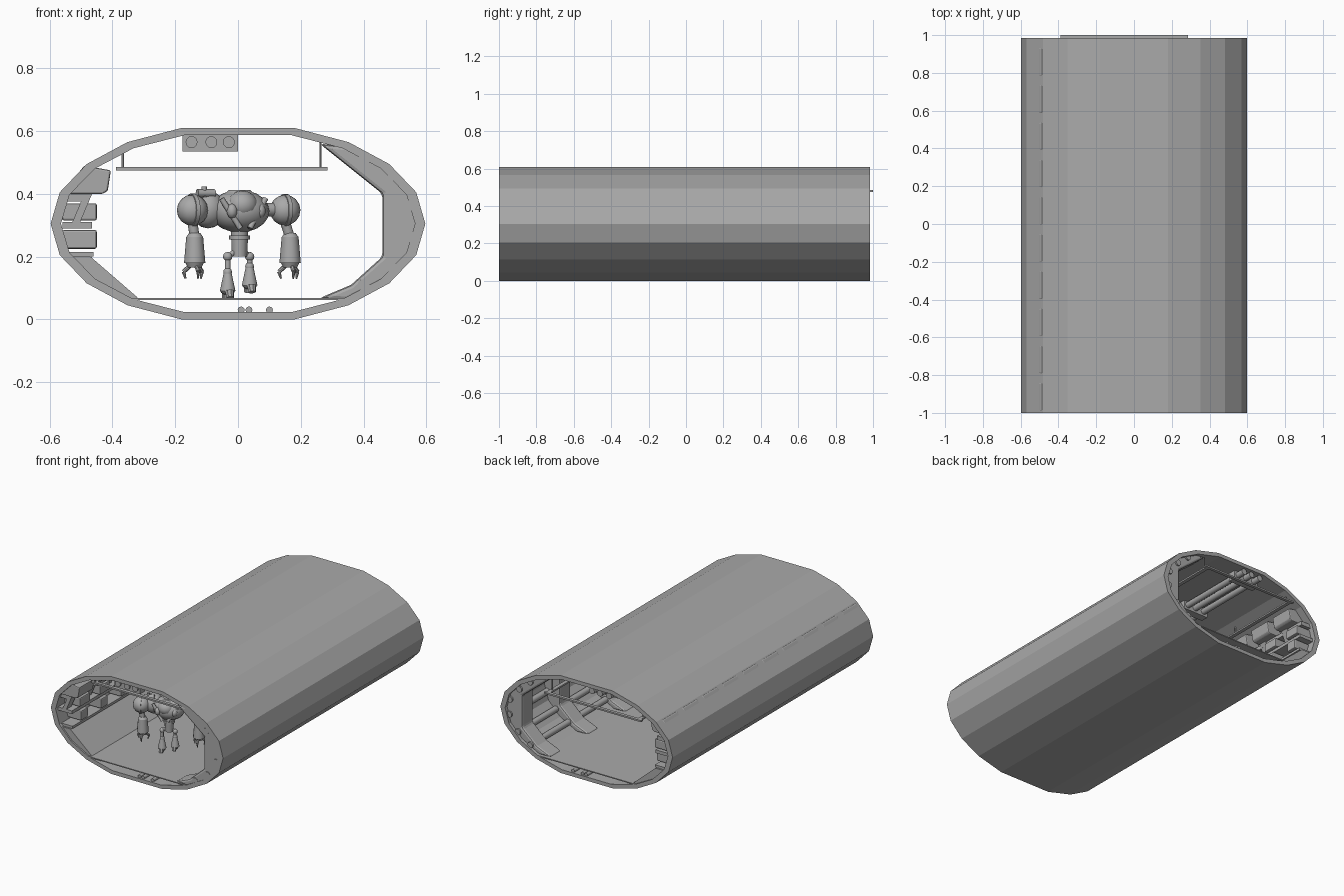
import bpy, bmesh, math
from mathutils import Vector

cube = bpy.data.objects.get("Cube")
if cube:
    bpy.data.objects.remove(cube, do_unlink=True)

grey = bpy.data.materials.new("plain grey")
grey.use_nodes = True
colour = (0.4, 0.4, 0.4, 1)
grey.diffuse_color = colour
grey.node_tree.nodes["Principled BSDF"].inputs["Base Color"].default_value = colour


def finish(name, bm, bevel=0, smooth=False):
    bmesh.ops.recalc_face_normals(bm, faces=bm.faces)
    mesh = bpy.data.meshes.new(name)
    bm.to_mesh(mesh)
    bm.free()
    mesh.materials.append(grey)
    ob = bpy.data.objects.new(name, mesh)
    bpy.context.scene.collection.objects.link(ob)
    if bevel:
        mod = ob.modifiers.new("bevel", "BEVEL")
        mod.width = bevel
        mod.segments = 2
    if smooth:
        bpy.ops.object.select_all(action="DESELECT")
        ob.select_set(True)
        bpy.context.view_layer.objects.active = ob
        bpy.ops.object.shade_smooth_by_angle(angle=math.radians(40))
    return ob


def prism(name, profile, y0, y1, bevel=0):
    """Extrude an x-z profile along y."""
    bm = bmesh.new()
    face = bm.faces.new([bm.verts.new((x, y0, z)) for x, z in profile])
    ext = bmesh.ops.extrude_face_region(bm, geom=[face])
    moved = [g for g in ext["geom"] if isinstance(g, bmesh.types.BMVert)]
    bmesh.ops.translate(bm, verts=moved, vec=(0, y1 - y0, 0))
    return finish(name, bm, bevel)


def box(name, x0, x1, y0, y1, z0, z1, bevel=0):
    return prism(name, [(x0, z0), (x1, z0), (x1, z1), (x0, z1)], y0, y1, bevel)


def rod(name, a, b, r0, r1=None, sides=12):
    """Round bar or cone between two points."""
    a, b = Vector(a), Vector(b)
    bm = bmesh.new()
    bmesh.ops.create_cone(bm, cap_ends=True, segments=sides, radius1=r0,
                          radius2=r0 if r1 is None else r1, depth=(b - a).length)
    bm.transform((b - a).to_track_quat("Z", "Y").to_matrix().to_4x4())
    bmesh.ops.translate(bm, verts=bm.verts, vec=(a + b) / 2)
    return finish(name, bm, smooth=True)


def ball(name, centre, size, sides=16):
    bm = bmesh.new()
    bmesh.ops.create_uvsphere(bm, u_segments=sides, v_segments=sides // 2, radius=1)
    bmesh.ops.scale(bm, verts=bm.verts, vec=size)
    bmesh.ops.translate(bm, verts=bm.verts, vec=centre)
    return finish(name, bm, smooth=True)


# Hull tube, open at both ends
MID, FRONT, BACK = 0.305, -1.0, 0.985
quarter = [(0.18, 0.305), (0.352, 0.26), (0.482, 0.19), (0.568, 0.1), (0.597, 0)]
half = quarter + [(x, -z) for x, z in reversed(quarter[:-1])]
outline = half + [(-x, z) for x, z in reversed(half)]
outline = list(dict.fromkeys(outline))
bm = bmesh.new()
loops = []
for y, sx, sz in ((FRONT, 1, 1), (BACK, 1, 1), (BACK, 0.945, 0.925), (FRONT, 0.945, 0.925)):
    loops.append([bm.verts.new((x * sx, y, MID + z * sz)) for x, z in outline])
n = len(outline)
for k in range(4):
    a, b = loops[k], loops[(k + 1) % 4]
    for i in range(n):
        j = (i + 1) % n
        bm.faces.new((a[i], a[j], b[j], b[i]))
finish("hull_shell", bm)

# Floor deck and the pipes beneath it
box("floor_deck", -0.34, 0.34, FRONT, BACK, 0.062, 0.068)
for x in (0.01, 0.035, 0.1):
    rod("underfloor_pipe", (x, FRONT + 0.01, 0.03), (x, BACK - 0.01, 0.03), 0.011)

# Left wall: curved frames with long pipes running through them
rib = [(0.26, 0.56), (0.35, 0.55), (0.47, 0.485), (0.555, 0.4), (0.58, 0.305), (0.555, 0.21),
       (0.47, 0.125), (0.345, 0.06), (0.26, 0.068), (0.36, 0.11), (0.46, 0.2), (0.46, 0.4)]
for k in range(6):
    y = -0.995 + k * 0.37
    prism("wall_frame", rib, y, y + 0.11, 0.012)
for x, z in ((0.4, 0.505), (0.475, 0.44), (0.54, 0.36), (0.545, 0.265), (0.485, 0.17), (0.4, 0.11)):
    rod("wall_pipe", (x, FRONT + 0.002, z), (x, BACK - 0.01, z), 0.019)

# Right wall: overhead lockers, equipment boxes and slanted fins
locker = [(-0.49, 0.49), (-0.405, 0.475), (-0.415, 0.41), (-0.43, 0.4), (-0.56, 0.4)]
upper_fin = [(-0.49, 0.4), (-0.465, 0.4), (-0.505, 0.305), (-0.53, 0.305)]
lower_fin = [(-0.51, 0.21), (-0.47, 0.21), (-0.45, 0.13), (-0.47, 0.14)]
box("wall_rail_upper", -0.555, -0.475, FRONT + 0.02, BACK - 0.02, 0.375, 0.4)
box("wall_rail_middle", -0.56, -0.465, FRONT + 0.02, BACK - 0.02, 0.29, 0.31)
box("wall_rail_lower", -0.555, -0.46, FRONT + 0.02, BACK - 0.02, 0.2, 0.215)
prism("wall_skirt", [(-0.54, 0.2), (-0.47, 0.2), (-0.32, 0.07), (-0.36, 0.06), (-0.47, 0.125)],
      FRONT + 0.01, BACK - 0.01)
for k in range(10):
    y = -0.99 + k * 0.197
    prism("overhead_locker", locker, y, y + 0.15, 0.006)
    prism("upper_fin", upper_fin, y + 0.01, y + 0.06)
    prism("lower_fin", lower_fin, y + 0.01, y + 0.06)
    box("equipment_box", -0.56, -0.45, y + 0.07, y + 0.17, 0.315, 0.37, 0.006)
    box("equipment_box", -0.56, -0.45, y + 0.08, y + 0.15, 0.225, 0.285, 0.006)

# Ceiling pipes and their brackets
for x in (-0.148, -0.085, -0.029):
    rod("ceiling_pipe", (x, FRONT + 0.02, 0.565), (x, BACK - 0.01, 0.565), 0.019)
for k in range(5):
    y = -0.97 + k * 0.46
    box("ceiling_bracket", -0.177, 0, y, y + 0.05, 0.535, 0.589)

# Hanging ceiling frame
F0, F1, Z0, Z1 = -0.9, 1.0, 0.475, 0.485
box("frame_front_bar", -0.388, 0.285, F0, F0 + 0.02, Z0, Z1)
box("frame_back_bar", -0.388, 0.285, F1 - 0.02, F1, Z0, Z1)
for x, top in ((-0.367, 0.545), (0.263, 0.565)):
    box("frame_side_rail", x - 0.012, x + 0.012, F0, F1, Z0, Z1)
    for k in range(5):
        y = F0 + 0.01 + k * 0.46
        rod("frame_hanger", (x, y, Z0), (x, y, top), 0.004, sides=6)


# Walking machine, turned slightly about its centre
def at(x, z, forward=0.0):
    return (x + forward * 0.35, -0.69 + 0.4 * x - forward, z)


ball("machine_torso", at(0.005, 0.345), (0.095, 0.085, 0.068), 20)
ball("machine_chest", at(0.0, 0.365, 0.04), (0.05, 0.05, 0.045))
rod("machine_collar", at(0.005, 0.395), at(0.005, 0.412), 0.05, 0.035, 16)
for side in (-1, 1):
    ball("machine_lamp", at(0.005 + side * 0.045, 0.345, 0.06), (0.018, 0.02, 0.024), 10)
    rod("machine_chest_bar", at(side * 0.07, 0.385, 0.05), at(side * 0.015, 0.29, 0.065), 0.009)
ball("machine_pack", at(-0.085, 0.35, -0.03), (0.055, 0.06, 0.06))
rod("machine_pack_cap", at(-0.108, 0.39), at(-0.108, 0.424), 0.009)
rod("machine_pack_tube", at(-0.13, 0.402), at(-0.075, 0.402), 0.013)
rod("machine_shoulder_bar", at(-0.145, 0.347), at(0.15, 0.35), 0.022)
rod("machine_waist", at(0.005, 0.2), at(0.005, 0.285), 0.024, 0.028)
rod("machine_waist_band", at(0.005, 0.255), at(0.005, 0.268), 0.033)

# Arms with three-fingered hands
for x, hx, size in ((-0.145, -0.138, 0.05), (0.15, 0.166, 0.049)):
    ball("machine_shoulder", at(x, 0.348), (size, size, size))
    rod("machine_shoulder_band", at(x - 0.006, 0.348), at(x + 0.006, 0.348), size + 0.003, sides=20)
    rod("machine_upper_arm", at(x, 0.31), at(hx, 0.26), 0.016)
    rod("machine_forearm", at(hx, 0.18), at(hx, 0.262), 0.034, 0.027)
    rod("machine_forearm_cap", at(hx, 0.262), at(hx, 0.275), 0.027, 0.018)
    rod("machine_wrist", at(hx, 0.165), at(hx, 0.182), 0.022, 0.03)
    for k in range(3):
        a = math.radians(90 + 120 * k)
        dx, f = math.cos(a), math.sin(a)
        knuckle = at(hx + dx * 0.034, 0.152, f * 0.034)
        rod("machine_finger", at(hx + dx * 0.015, 0.17, f * 0.015), knuckle, 0.007, sides=8)
        rod("machine_fingertip", knuckle, at(hx + dx * 0.028, 0.13, f * 0.028), 0.006, 0.003, 8)

# Legs: ball joints above a flared shin
for x, drop in ((-0.033, 0.0), (0.037, 0.018)):
    rod("machine_hip_link", at(0.005, 0.225), at(x, 0.2), 0.009)
    ball("machine_hip", at(x, 0.2), (0.015, 0.015, 0.015), 12)
    rod("machine_thigh", at(x, 0.2), at(x, 0.15 + drop), 0.009)
    ball("machine_knee", at(x, 0.15 + drop), (0.014, 0.014, 0.016), 12)
    rod("machine_shin", at(x, 0.09 + drop), at(x, 0.15 + drop), 0.025, 0.012)
    ball("machine_ankle", at(x, 0.092 + drop), (0.024, 0.024, 0.014), 12)
    for f in (-0.012, 0.016):
        rod("machine_foot", at(x, 0.09 + drop, f), at(x, 0.069 + drop, f * 1.5), 0.015, 0.012, 8)
